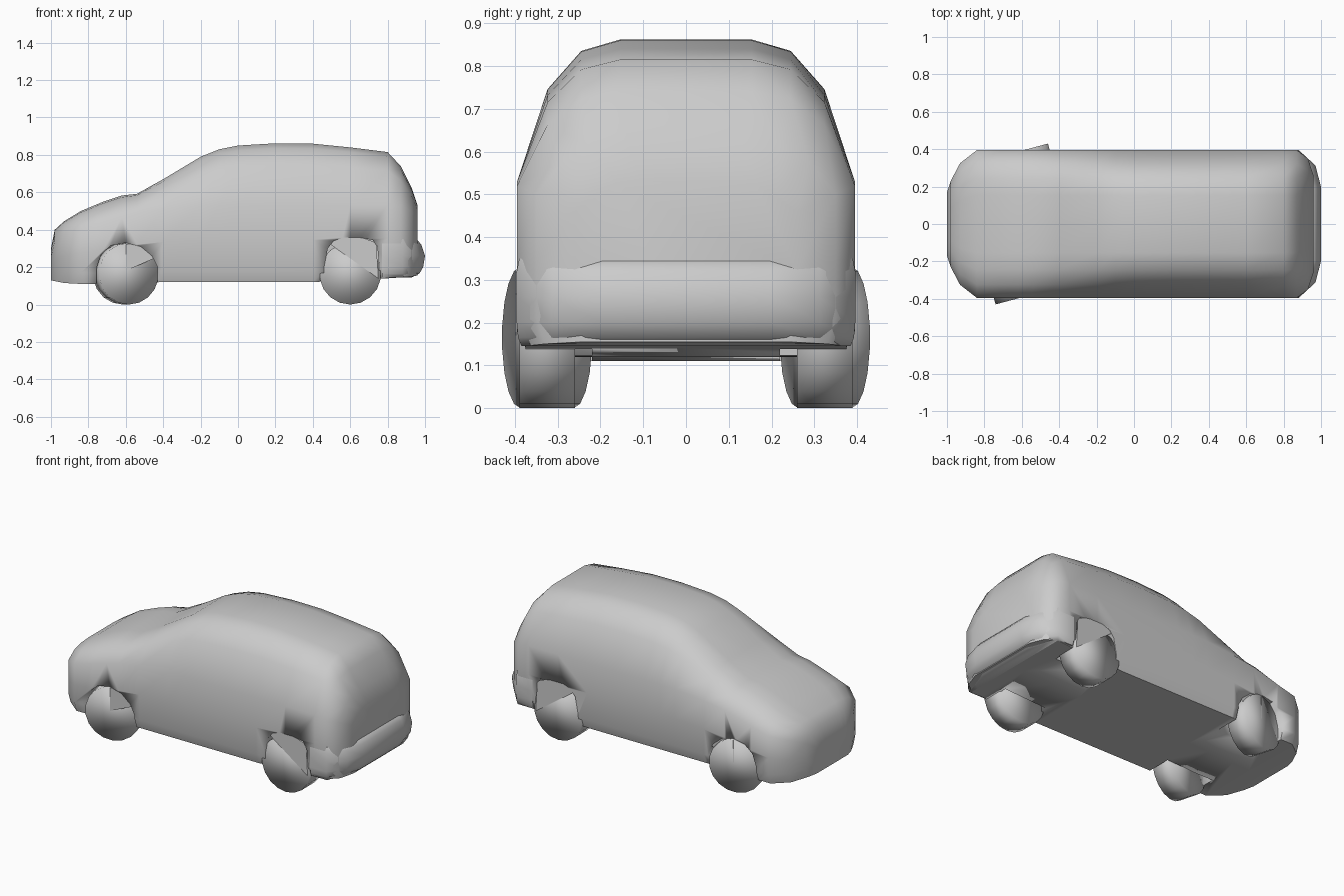
import bpy, bmesh, math
from mathutils import Matrix

if "Cube" in bpy.data.objects:
    bpy.data.objects.remove(bpy.data.objects["Cube"])


def finish(name, bm, angle=None):
    bmesh.ops.recalc_face_normals(bm, faces=bm.faces)
    me = bpy.data.meshes.new(name)
    bm.to_mesh(me)
    bm.free()
    ob = bpy.data.objects.new(name, me)
    bpy.context.collection.objects.link(ob)
    bpy.ops.object.select_all(action='DESELECT')
    ob.select_set(True)
    bpy.context.view_layer.objects.active = ob
    if angle:
        bpy.ops.object.shade_smooth_by_angle(angle=math.radians(angle))
    else:
        bpy.ops.object.shade_smooth()
    return ob


def loft(bm, rings):
    """Skin closed rings of equal length and cap both ends."""
    vs = [[bm.verts.new(p) for p in r] for r in rings]
    n = len(vs[0])
    for a, b in zip(vs, vs[1:]):
        for i in range(n):
            j = (i + 1) % n
            bm.faces.new((a[i], a[j], b[j], b[i]))
    bm.faces.new(vs[0])
    bm.faces.new(vs[-1])


# Body stations: x, half width, top z, belt z, bottom z
stations = [
    (-1.00, .17, .30, .25, .13), (-.98, .23, .40, .34, .125),
    (-.93, .325, .445, .38, .115), (-.84, .395, .50, .41, .11),
    (-.72, .395, .55, .44, .11), (-.62, .395, .583, .47, .11),
    (-.54, .395, .592, .49, .115), (-.40, .395, .67, .51, .12),
    (-.20, .395, .79, .53, .12), (-.10, .395, .83, .53, .12),
    (.00, .395, .85, .53, .12), (.20, .395, .862, .53, .12),
    (.40, .395, .86, .53, .12), (.60, .395, .84, .53, .13),
    (.80, .395, .815, .53, .14), (.87, .395, .74, .52, .145),
    (.93, .35, .62, .50, .15), (.96, .26, .53, .46, .155),
]


def section(x, w, t, belt, bot):
    up = [(.39, 1), (.62, .92), (.82, .65), (1, 0)]
    half = [(f * w, belt + (t - belt) * g) for f, g in up]
    half += [(w, bot + .55 * (belt - bot)), (w, bot + .06), (w - .02, bot)]
    ring = [(0, t)] + half + [(0, bot)] + [(-y, z) for y, z in reversed(half)]
    return [(x, y, z) for y, z in ring]


bm = bmesh.new()
loft(bm, [section(*s) for s in stations])
body = finish("car_body", bm, 60)

# Wheel arch openings
front_arch = [(-.76, -.02), (-.755, .2), (-.73, .27), (-.68, .315), (-.6, .33),
              (-.52, .31), (-.46, .26), (-.43, .2), (-.43, -.02)]
rear_arch = [(.455, -.02), (.46, .2), (.48, .3), (.51, .34), (.56, .358),
             (.65, .358), (.72, .345), (.745, .31), (.755, .2), (.755, -.02)]
bm = bmesh.new()
for outline in (front_arch, rear_arch):
    for s in (-1, 1):
        loft(bm, [[(x, s * y, z) for x, z in outline] for y in (.22, .5)])
cutter = finish("arch_cutter", bm, 30)
cutter.hide_render = True
cutter.hide_viewport = True
mod = body.modifiers.new("arches", 'BOOLEAN')
mod.operation = 'DIFFERENCE'
mod.solver = 'EXACT'
mod.object = cutter

# Flat side panels that partly cover the arches
bm = bmesh.new()
for s in (-1, 1):
    for tri in ([(.2, .53), (-.6, .18), (-.6, .32)],
                [(.2, .53), (.75, .14), (.74, .33)]):
        bm.faces.new([bm.verts.new((x, s * .393, z)) for x, z in tri])
finish("side_panels", bm)

# Rear bumper: z, rearmost x, half width
bm = bmesh.new()
rings = []
for z, xr, w in [(.145, .93, .385), (.165, .97, .393), (.20, .99, .396),
                 (.26, 1.0, .396), (.32, .98, .396), (.35, .955, .39)]:
    half = [(.77, w), (.88, w), (xr - .03, .79 * w), (xr, .5 * w)]
    ring = half + [(x, -y) for x, y in reversed(half)]
    rings.append([(x, y, z) for x, y in ring])
loft(bm, rings)
finish("rear_bumper", bm, 60)

# Wheels, the front pair steered
for x, steer, label in ((-.6, 15, "front"), (.6, 0, "rear")):
    for s, side in ((-1, "left"), (1, "right")):
        bm = bmesh.new()
        m = (Matrix.Translation((x, s * .325, .165))
             @ Matrix.Rotation(math.radians(steer), 4, 'Z')
             @ Matrix.Rotation(math.pi / 2, 4, 'X'))
        bmesh.ops.create_cone(bm, cap_ends=True, segments=18, radius1=.165,
                              radius2=.165, depth=.13, matrix=m)
        finish(f"{label}_{side}_wheel", bm)
